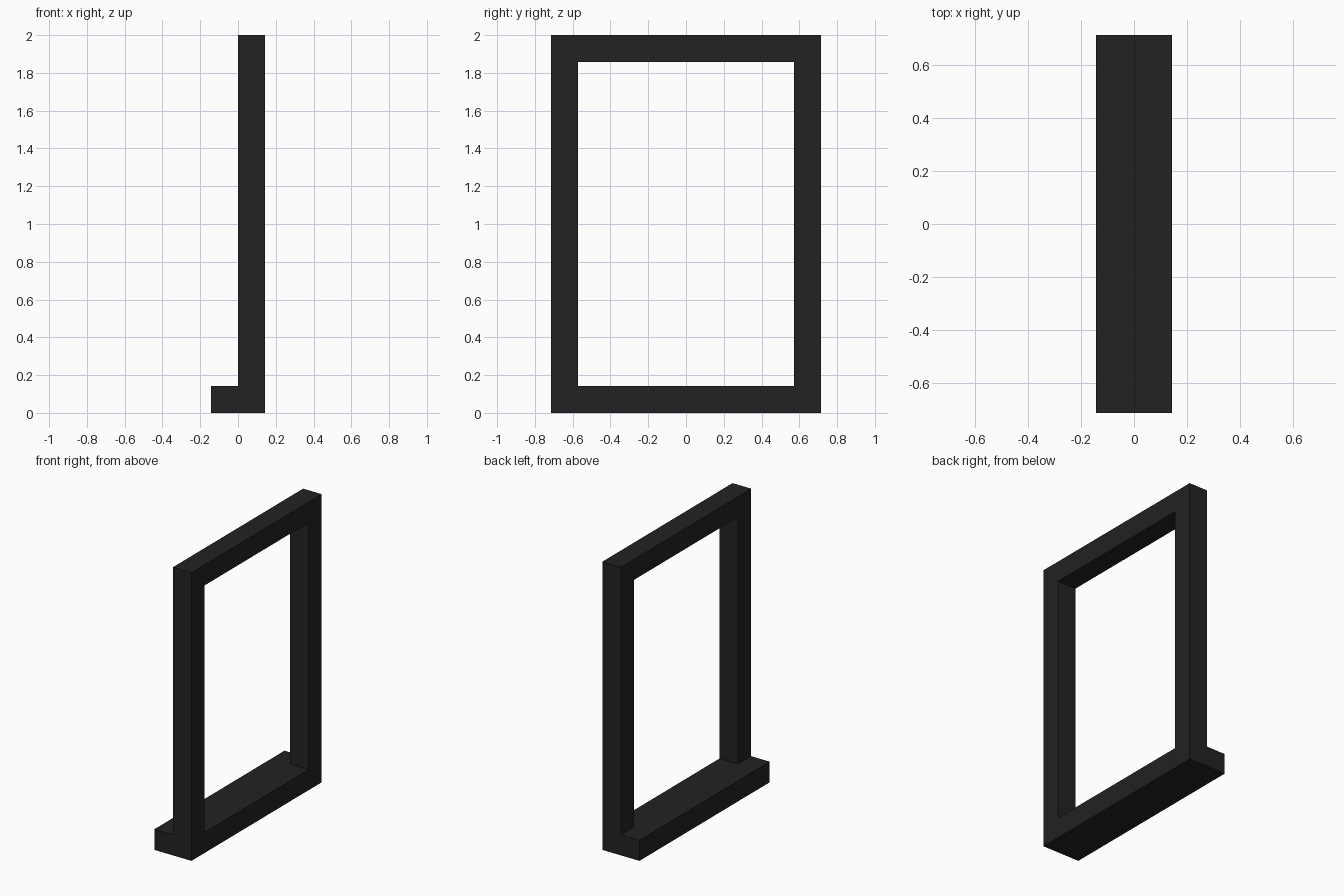
import bpy

if "Cube" in bpy.data.objects:
    bpy.data.objects.remove(bpy.data.objects["Cube"], do_unlink=True)

BAR = 1 / 7            # thickness of every bar
HALF_Y = 5 / 7         # half the frame width
HEIGHT = 2.0

# Single dark colour
black = bpy.data.materials.new("charcoal_black")
black.use_nodes = True
colour = (0.016, 0.016, 0.016, 1)
black.diffuse_color = colour
black.node_tree.nodes["Principled BSDF"].inputs["Base Color"].default_value = colour


def box(name, low, high):
    """Axis-aligned box between two opposite corners."""
    bpy.ops.mesh.primitive_cube_add(size=1)
    obj = bpy.context.object
    obj.name = name
    obj.location = [(a + b) / 2 for a, b in zip(low, high)]
    obj.scale = [b - a for a, b in zip(low, high)]
    bpy.ops.object.transform_apply(location=True, rotation=False, scale=True)
    obj.data.materials.append(black)
    return obj


# Wide foot bar, which also closes the bottom of the frame
box("base_bar", (-BAR, -HALF_Y, 0), (BAR, HALF_Y, BAR))

# Two uprights standing on the left-hand half of the base
for name, y in (("front_post", -HALF_Y), ("back_post", HALF_Y - BAR)):
    box(name, (0, y, BAR), (BAR, y + BAR, HEIGHT - BAR))

# Rail across the top of the uprights
box("top_rail", (0, -HALF_Y, HEIGHT - BAR), (BAR, HALF_Y, HEIGHT))
